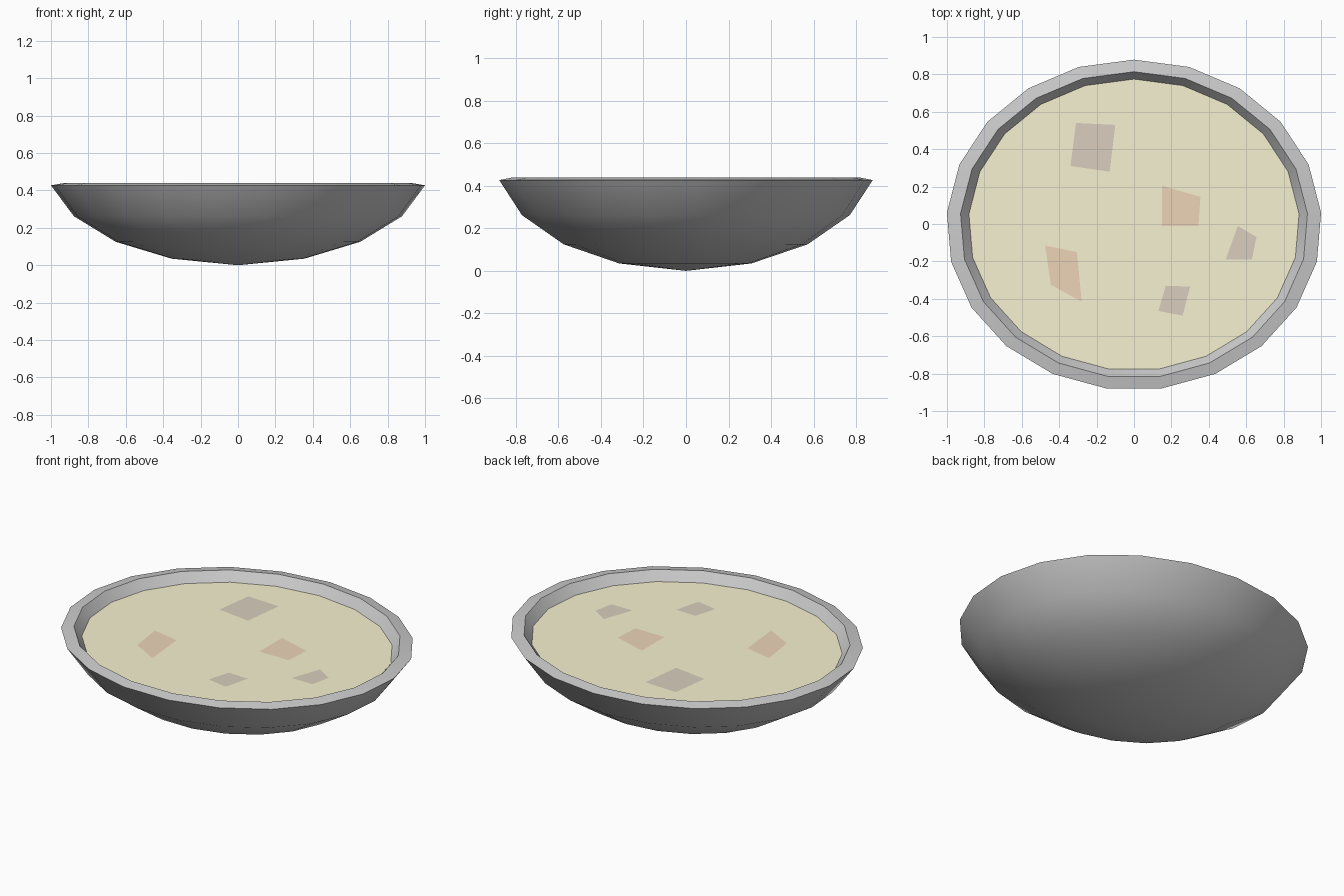
import bpy, bmesh
from math import sin, cos, tau

if "Cube" in bpy.data.objects:
    bpy.data.objects.remove(bpy.data.objects["Cube"])

SIDES = 21
DEPTH = 0.881      # oval: y radius relative to x radius
SHIFT = -0.005     # recentre the odd-sided outline
SOUP_Z = 0.385


def ring(bm, r, z):
    return [bm.verts.new((-r * sin(tau * i / SIDES),
                          r * DEPTH * cos(tau * i / SIDES) + SHIFT, z))
            for i in range(SIDES)]


def finish(name, bm, colour=None, smooth=False):
    mesh = bpy.data.meshes.new(name)
    bm.to_mesh(mesh)
    bm.free()
    obj = bpy.data.objects.new(name, mesh)
    bpy.context.collection.objects.link(obj)
    if colour:
        mat = bpy.data.materials.get(colour[0]) or bpy.data.materials.new(colour[0])
        mat.diffuse_color = colour[1]
        mat.use_nodes = True
        mat.node_tree.nodes["Principled BSDF"].inputs["Base Color"].default_value = mat.diffuse_color
        mesh.materials.append(mat)
    if smooth:
        bpy.ops.object.select_all(action='DESELECT')
        obj.select_set(True)
        bpy.context.view_layer.objects.active = obj
        bpy.ops.object.shade_smooth_by_angle(angle=0.8)
    return obj


# Bowl: outer wall from the bottom point, over the rim, down to the soup line
profile = [(0.355, 0.035), (0.655, 0.125), (0.88, 0.262),
           (1.003, 0.427), (0.93, 0.44), (0.885, SOUP_Z)]
bm = bmesh.new()
tip = bm.verts.new((0, 0, 0))
rings = [ring(bm, r, z) for r, z in profile]
for j in range(SIDES):
    k = (j + 1) % SIDES
    bm.faces.new((tip, rings[0][k], rings[0][j]))
    for a, b in zip(rings, rings[1:]):
        bm.faces.new((a[j], a[k], b[k], b[j]))
finish("bowl", bm, smooth=True)

# Soup surface
bm = bmesh.new()
bm.faces.new(ring(bm, 0.885, SOUP_Z))
finish("soup", bm, ("soup_yellow", (0.93, 0.89, 0.64, 1)))

# Floating flat chunks
BROWN = ("chunk_brown", (0.70, 0.62, 0.52, 1))
ORANGE = ("chunk_orange", (0.85, 0.66, 0.48, 1))
chunks = [
    ("brown_chunk_large", BROWN, [(-.31, .54), (-.34, .31), (-.13, .28), (-.10, .53)]),
    ("brown_chunk_right", BROWN, [(.555, -.01), (.49, -.19), (.63, -.19), (.655, -.07)]),
    ("brown_chunk_front", BROWN, [(.17, -.33), (.13, -.465), (.26, -.49), (.30, -.335)]),
    ("orange_chunk_right", ORANGE, [(.15, .205), (.15, -.01), (.345, -.01), (.355, .145)]),
    ("orange_chunk_left", ORANGE, [(-.475, -.115), (-.445, -.325), (-.28, -.415), (-.305, -.15)]),
]
for name, colour, pts in chunks:
    bm = bmesh.new()
    bm.faces.new([bm.verts.new((x, y, SOUP_Z + 0.003)) for x, y in pts])
    finish(name, bm, colour)
